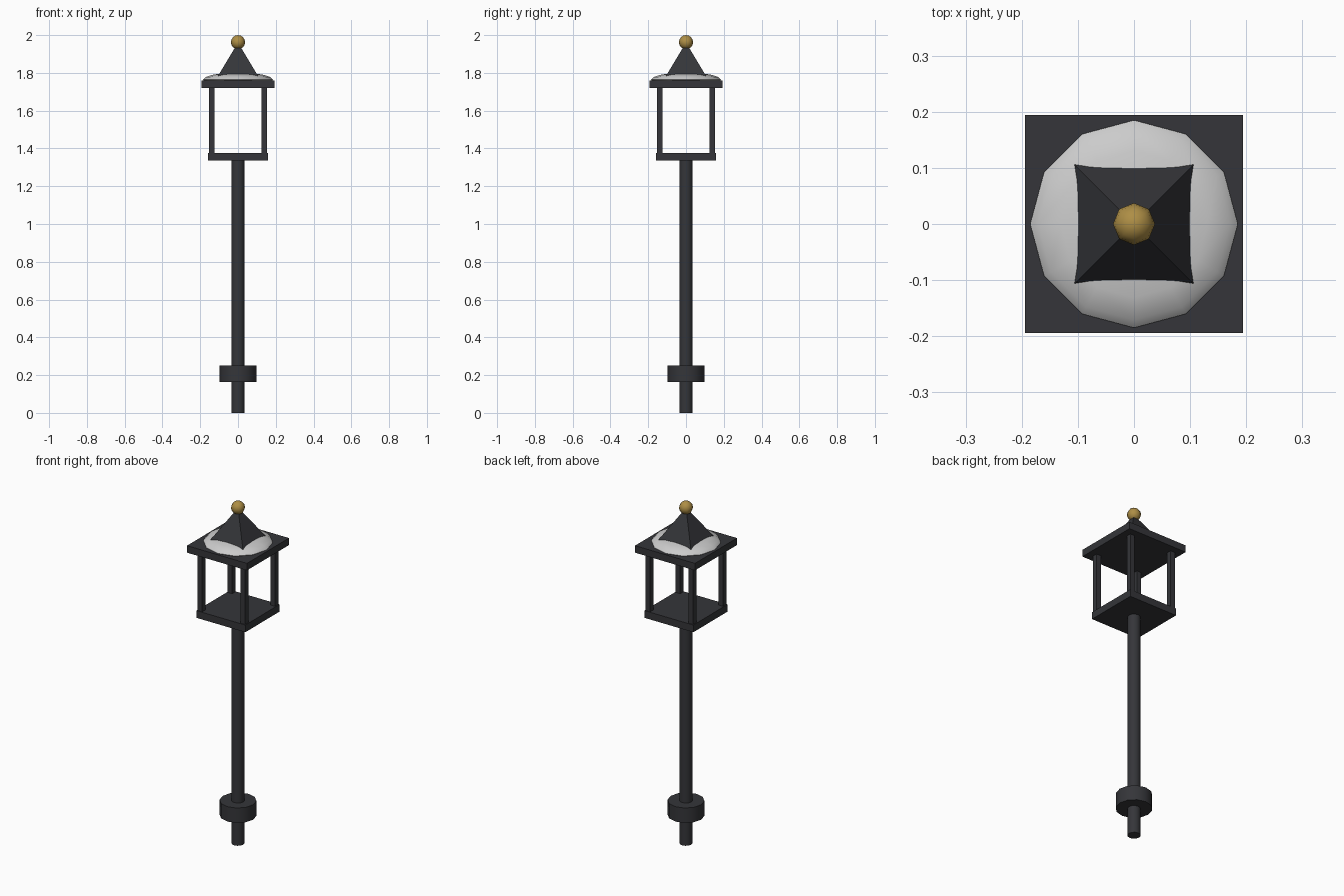
import bpy, math

if "Cube" in bpy.data.objects:
    bpy.data.objects.remove(bpy.data.objects["Cube"])


def material(name, rgb):
    m = bpy.data.materials.new(name)
    m.diffuse_color = (*rgb, 1)
    m.use_nodes = True
    m.node_tree.nodes["Principled BSDF"].inputs["Base Color"].default_value = m.diffuse_color
    return m


iron = material("dark_iron", (0.035, 0.036, 0.041))
brass = material("brass", (0.42, 0.27, 0.06))


def finish(name, mat=None, smooth=False):
    ob = bpy.context.object
    ob.name = name
    bpy.ops.object.transform_apply(location=False, rotation=True, scale=True)
    if mat:
        ob.data.materials.append(mat)
    if smooth:
        bpy.ops.object.shade_smooth_by_angle(angle=math.radians(50))
    return ob


def box(name, x, y, half, z0, z1):
    bpy.ops.mesh.primitive_cube_add(size=1, location=(x, y, (z0 + z1) / 2))
    bpy.context.object.scale = (2 * half, 2 * half, z1 - z0)
    return finish(name, iron)


def cylinder(name, radius, z0, z1):
    bpy.ops.mesh.primitive_cylinder_add(vertices=12, radius=radius, depth=z1 - z0,
                                        location=(0, 0, (z0 + z1) / 2))
    return finish(name, iron, True)


def ball(name, segments, rings, radius, height, z, mat=None):
    bpy.ops.mesh.primitive_uv_sphere_add(segments=segments, ring_count=rings,
                                         radius=1, location=(0, 0, z))
    bpy.context.object.scale = (radius, radius, height)
    return finish(name, mat, True)


# Post and collar
cylinder("pole", 0.035, 0, 1.34)
cylinder("collar", 0.098, 0.163, 0.25)

# Open lantern frame
box("lantern_base", 0, 0, 0.158, 1.335, 1.377)
for i, (sx, sy) in enumerate([(-1, -1), (1, -1), (1, 1), (-1, 1)]):
    box(f"lantern_upright_{i + 1}", sx * 0.139, sy * 0.139, 0.0145, 1.37, 1.725)
box("roof_plate", 0, 0, 0.194, 1.72, 1.761)

# Shallow dome, pyramid cap and finial
ball("roof_dome", 12, 8, 0.185, 0.038, 1.764)
bpy.ops.mesh.primitive_cone_add(vertices=4, radius1=0.12 * math.sqrt(2), radius2=0, depth=0.2,
                                location=(0, 0, 1.86), rotation=(0, 0, math.pi / 4))
finish("roof_pyramid", iron)
ball("finial", 8, 8, 0.0375, 0.0375, 1.9625, brass)
